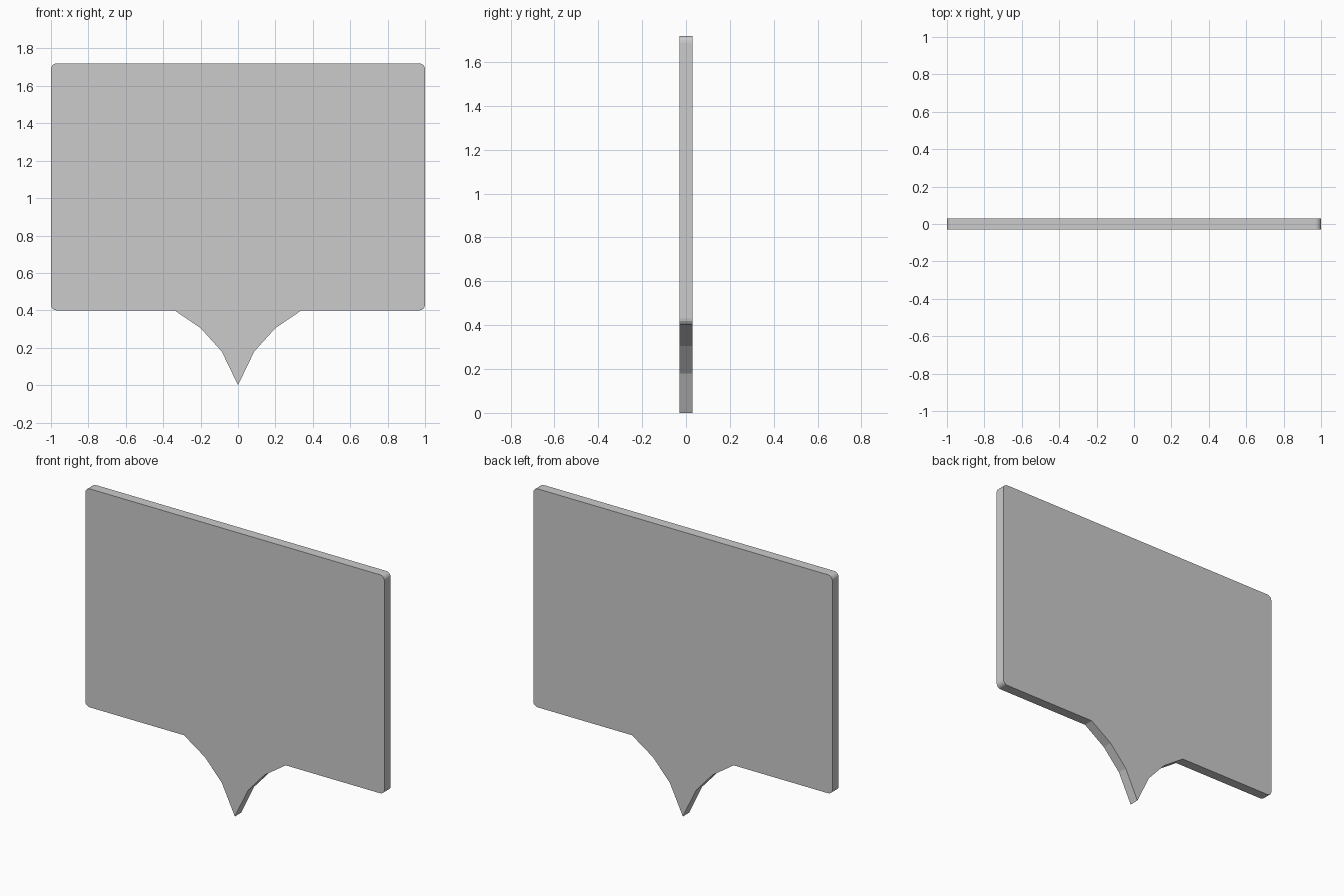
import bpy, bmesh
from math import sin, cos, pi

if "Cube" in bpy.data.objects:
    bpy.data.objects.remove(bpy.data.objects["Cube"])

HALF_DEPTH = 0.03


def slab(name, outline):
    """Extrude an (x, z) outline through the sign's thickness."""
    bm = bmesh.new()
    face = bm.faces.new([bm.verts.new((x, -HALF_DEPTH, z)) for x, z in outline])
    ext = bmesh.ops.extrude_face_region(bm, geom=[face], use_keep_orig=True)
    verts = [v for v in ext["geom"] if isinstance(v, bmesh.types.BMVert)]
    bmesh.ops.translate(bm, verts=verts, vec=(0, 2 * HALF_DEPTH, 0))
    bmesh.ops.recalc_face_normals(bm, faces=bm.faces)
    mesh = bpy.data.meshes.new(name)
    bm.to_mesh(mesh)
    bm.free()
    obj = bpy.data.objects.new(name, mesh)
    bpy.context.collection.objects.link(obj)
    return obj


def rounded_rectangle(x0, x1, z0, z1, r, steps=4):
    corners = [(x1 - r, z1 - r), (x0 + r, z1 - r), (x0 + r, z0 + r), (x1 - r, z0 + r)]
    return [(cx + r * cos((q + s / steps) * pi / 2), cz + r * sin((q + s / steps) * pi / 2))
            for q, (cx, cz) in enumerate(corners) for s in range(steps + 1)]


# Flat panel with small rounded corners
slab("panel", rounded_rectangle(-1, 1, 0.4, 1.72, 0.03))

# Curved pointer below the panel, mirrored about the centre
side = [(0.34, 0.4), (0.2, 0.305), (0.087, 0.18)]
slab("pointer", side + [(0, 0)] + [(-x, z) for x, z in reversed(side)])
